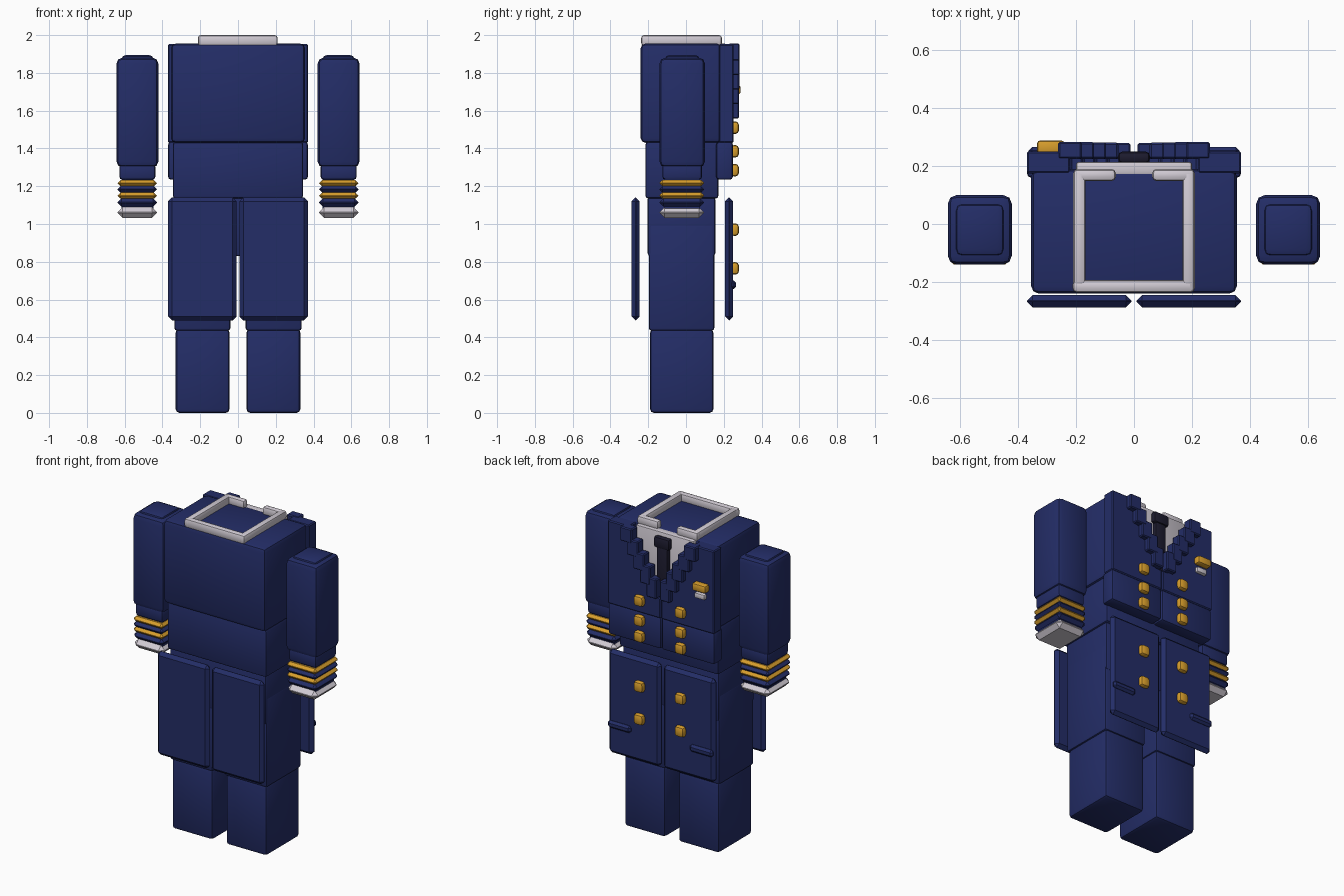
import bpy, bmesh

if "Cube" in bpy.data.objects:
    bpy.data.objects.remove(bpy.data.objects["Cube"])


def mat(name, rgb):
    m = bpy.data.materials.new(name)
    m.diffuse_color = (*rgb, 1)
    m.use_nodes = True
    m.node_tree.nodes["Principled BSDF"].inputs["Base Color"].default_value = m.diffuse_color
    return m


NAVY = mat("navy cloth", (0.017, 0.026, 0.135))
WHITE = mat("white linen", (0.64, 0.60, 0.66))
GOLD = mat("gold braid", (0.68, 0.34, 0.025))
DARK = mat("dark silk", (0.012, 0.011, 0.028))


def finish(name, bm, material, bevel, segs):
    bmesh.ops.recalc_face_normals(bm, faces=bm.faces)
    if bevel:
        edges = [e for e in bm.edges if e.calc_face_angle(0) > 0.5]
        bmesh.ops.bevel(bm, geom=edges, offset=bevel, segments=segs,
                        profile=0.5, affect='EDGES', clamp_overlap=True)
    me = bpy.data.meshes.new(name)
    bm.to_mesh(me)
    bm.free()
    me.materials.append(material)
    ob = bpy.data.objects.new(name, me)
    bpy.context.collection.objects.link(ob)
    return ob


def box(name, x, y, z, material, bevel=0.015, segs=2):
    """Rounded box given by its extents on each axis."""
    bm = bmesh.new()
    bmesh.ops.create_cube(bm, size=1)
    for v in bm.verts:
        v.co = [(lo + hi) / 2 + c * abs(hi - lo)
                for c, (lo, hi) in zip(v.co, (x, y, z))]
    return finish(name, bm, material, bevel, segs)


def plate(name, outline, y, material, bevel):
    """Flat outline in x and z, given thickness along y."""
    bm = bmesh.new()
    f = bm.faces.new([bm.verts.new((px, y[0], pz)) for px, pz in outline])
    ext = bmesh.ops.extrude_face_region(bm, geom=[f])["geom"]
    for v in ext:
        if isinstance(v, bmesh.types.BMVert):
            v.co.y = y[1]
    return finish(name, bm, material, bevel, 1)


# Torso core
box("chest", (-0.355, 0.355), (-0.24, 0.19), (1.43, 1.955), NAVY, 0.025)
box("waist", (-0.345, 0.345), (-0.215, 0.172), (1.135, 1.435), NAVY)
box("hips", (-0.335, 0.335), (-0.203, 0.155), (0.83, 1.145), NAVY)

# Shirt front and tie
box("shirt_front", (-0.2, 0.2), (0.17, 0.214), (1.5, 1.955), WHITE, 0.008)
box("tie_blade", (-0.037, 0.037), (0.205, 0.24), (1.54, 1.88), DARK, 0.008)
box("tie_knot", (-0.055, 0.055), (0.21, 0.25), (1.865, 1.935), DARK, 0.015)

# Square collar, open at the front
cz = (1.943, 2.0)
box("collar_back", (-0.212, 0.208), (-0.237, -0.193), cz, WHITE)

# Staircase of the lapel: outer x, inner x, bottom z, top z
STEPS = [(0.262 - 0.045 * i, 0.18 - 0.042 * i, 1.865 - 0.0765 * i,
          1.955 - 0.068 * i) for i in range(5)]

for s, side in ((-1, "left"), (1, "right")):
    def sx(a, b):
        return tuple(sorted((s * a, s * b)))

    box(side + "_collar_side", sx(0.167, 0.21), (-0.237, 0.187), cz, WHITE)
    box(side + "_collar_front", sx(0.063, 0.21), (0.148, 0.19), cz, WHITE)

    # Legs
    box(side + "_thigh", sx(0.04, 0.337), (-0.197, 0.15), (0.435, 1.0), NAVY)
    box(side + "_shin", sx(0.045, 0.33), (-0.19, 0.145), (0, 0.445), NAVY, 0.02)

    # Coat tails, with pointed rims
    for name, y in (("back_tail", (-0.288, -0.245)), ("front_tail", (0.207, 0.25))):
        box(f"{side}_{name}", sx(0.008, 0.37), y, (0.49, 1.14), NAVY, 0.02, 1)
    box(side + "_pocket", sx(0.205, 0.365), (0.235, 0.266), (0.655, 0.7), NAVY, 0.013, 1)

    # Jacket front with a stepped neckline
    box(side + "_jacket_lower", sx(0.002, 0.37), (0.16, 0.248), (1.235, 1.435), NAVY)
    line = [(0.37, 1.43), (0.37, 1.952)]
    top = 1.952
    for outer, inner, low, _ in STEPS:
        mid = (outer + inner) / 2
        line += [(mid, top), (mid, low)]
        top = low
    line += [(0.002, top), (0.002, 1.43)]
    plate(side + "_jacket_upper", [(s * a, b) for a, b in line],
          (0.175, 0.251), NAVY, 0.006)
    for i, (outer, inner, low, high) in enumerate(STEPS):
        box(f"{side}_lapel_{i + 1}", sx(max(inner, 0.012), outer),
            (0.225, 0.284 - 0.001 * i), (low, high), NAVY, 0.006, 1)

    # Double row of buttons
    for i, z in enumerate((1.51, 1.385, 1.285, 0.97, 0.765)):
        box(f"{side}_button_{i + 1}", sx(0.11, 0.175), (0.235, 0.28),
            (z - 0.033, z + 0.033), GOLD, 0.018)

    # Sleeve
    box(side + "_sleeve", sx(0.422, 0.643), (-0.14, 0.1), (1.3, 1.88), NAVY, 0.03)
    box(side + "_shoulder_cap", sx(0.447, 0.618), (-0.112, 0.072), (1.8, 1.895), NAVY, 0.025)
    box(side + "_forearm", sx(0.438, 0.628), (-0.125, 0.085), (1.235, 1.32), NAVY, 0.015)
    box(side + "_sleeve_core", sx(0.448, 0.618), (-0.113, 0.073), (1.06, 1.28), NAVY, 0)
    # Cuff bands, with pointed rims
    for name, lo, hi, m in (("gold_band_upper", 1.2, 1.233, GOLD),
                            ("navy_band_upper", 1.166, 1.2, NAVY),
                            ("gold_band_lower", 1.134, 1.167, GOLD),
                            ("navy_band_lower", 1.092, 1.135, NAVY),
                            ("white_cuff", 1.033, 1.09, WHITE)):
        box(f"{side}_{name}", sx(0.43, 0.637), (-0.14, 0.095), (lo, hi), m,
            (hi - lo) * 0.46, 1)

# Chest ribbons
box("gold_ribbon", (-0.335, -0.24), (0.24, 0.289), (1.687, 1.735), GOLD, 0.012)
box("white_ribbon", (-0.318, -0.245), (0.24, 0.272), (1.635, 1.67), WHITE, 0.01)

# Soften the rounded rims
for ob in bpy.context.collection.objects:
    ob.select_set(True)
    bpy.context.view_layer.objects.active = ob
bpy.ops.object.shade_smooth_by_angle(angle=0.6)
